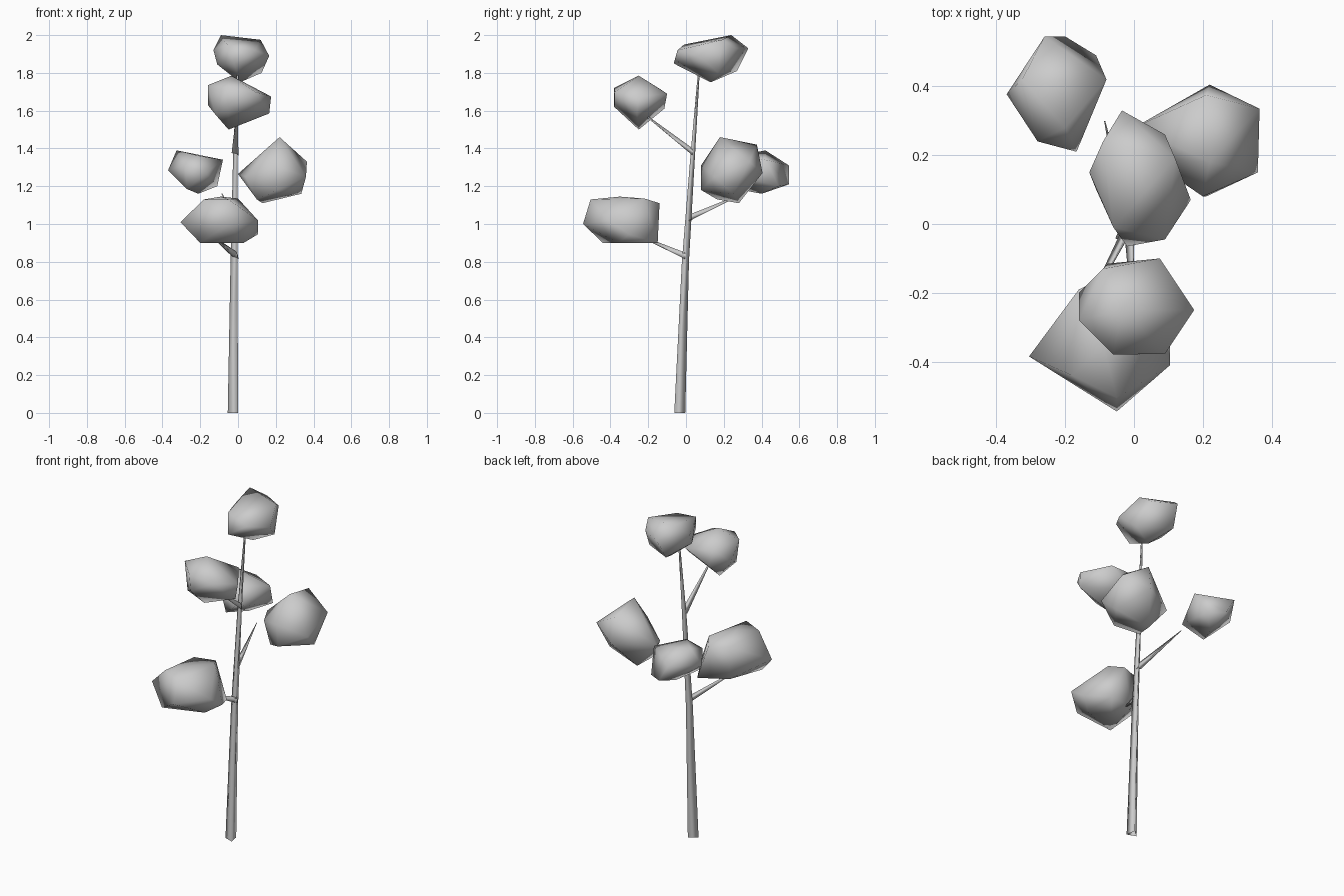
import bpy, bmesh, math


def finish(name, bm):
    bmesh.ops.recalc_face_normals(bm, faces=bm.faces)
    for f in bm.faces:
        f.smooth = True
    mesh = bpy.data.meshes.new(name)
    bm.to_mesh(mesh)
    bm.free()
    ob = bpy.data.objects.new(name, mesh)
    bpy.context.collection.objects.link(ob)


def limb(name, path, upright=False):
    """Open three-sided tapered tube through (x, y, z, radius) stations."""
    bm = bmesh.new()
    rings = []
    for x, y, z, r in path:
        ring = []
        for deg in (-50, 70, 190):
            a = math.radians(deg)
            u, v = r * math.cos(a), r * math.sin(a)
            # Trunk rings lie level, branch rings stand across the branch
            co = (x + u, y + v, z) if upright else (x + u, y, z + v)
            ring.append(bm.verts.new(co))
        rings.append(ring)
    for lo, hi in zip(rings, rings[1:]):
        for i in range(3):
            j = (i + 1) % 3
            bm.faces.new((lo[i], lo[j], hi[j], hi[i]))
    finish(name, bm)


def foliage(name, corners):
    """Faceted leaf clump: the convex hull of a few corner points."""
    bm = bmesh.new()
    for c in corners:
        bm.verts.new(c)
    bmesh.ops.convex_hull(bm, input=bm.verts)
    bmesh.ops.delete(bm, geom=[v for v in bm.verts if not v.link_faces], context='VERTS')
    finish(name, bm)


# Leaning trunk
limb("trunk", [(-.021, -.036, 0, .034), (-.018, -.005, .8, .022),
               (-.012, .035, 1.37, .014), (0, .07, 1.84, .005)], True)

# Branches
limb("lower_branch", [(-.01, -.005, .83, .02), (-.13, -.23, .93, .006)])
limb("middle_branch", [(-.018, .015, 1.03, .02), (-.085, .3, 1.16, .002)])
limb("upper_branch", [(-.012, .035, 1.38, .022), (-.005, -.22, 1.58, .005)])

# Leaf clumps
foliage("top_foliage", [
    (-.09, .24, 2), (.12, .19, 1.975), (.165, .07, 1.89), (.125, .17, 1.8),
    (.01, .13, 1.75), (-.13, .15, 1.92), (-.11, .1, 1.845), (-.035, .33, 1.93),
    (-.02, -.065, 1.85), (.09, -.045, 1.92), (-.06, -.01, 1.95), (-.055, .27, 1.81),
    (.09, .26, 1.93)])
foliage("upper_front_foliage", [
    (-.035, -.25, 1.785), (-.16, -.28, 1.735), (-.16, -.2, 1.63), (-.05, -.25, 1.5),
    (.165, -.26, 1.585), (.175, -.25, 1.675), (.075, -.1, 1.69), (-.075, -.115, 1.61),
    (.09, -.377, 1.7), (-.05, -.38, 1.62), (-.06, -.38, 1.72), (-.12, -.31, 1.58),
    (-.09, -.13, 1.71)])
foliage("right_foliage", [
    (.22, .18, 1.46), (.21, .375, 1.42), (.22, .405, 1.27), (.365, .335, 1.33),
    (.36, .15, 1.25), (.335, .25, 1.16), (.13, .28, 1.11), (.1, .165, 1.13),
    (.21, .08, 1.18), (.2, .08, 1.31), (0, .28, 1.265), (.04, .19, 1.25)])
foliage("back_left_foliage", [
    (-.325, .42, 1.39), (-.08, .42, 1.34), (-.11, .49, 1.2), (-.21, .4, 1.16),
    (-.27, .27, 1.185), (-.37, .377, 1.285), (-.26, .545, 1.31), (-.2, .545, 1.21),
    (-.167, .21, 1.27), (-.28, .24, 1.31), (-.2, .28, 1.36)])
foliage("lower_front_foliage", [
    (-.09, -.35, 1.145), (0, -.22, 1.135), (-.05, -.505, 1.13), (-.05, -.545, 1),
    (.105, -.41, 1.02), (.105, -.3, .945), (.03, -.15, .9), (-.15, -.2, .92),
    (.03, -.36, .9), (-.2, -.44, .9), (-.305, -.385, 1.01), (-.16, -.19, 1.12),
    (-.05, -.14, 1.11), (-.18, -.44, 1.13)])
